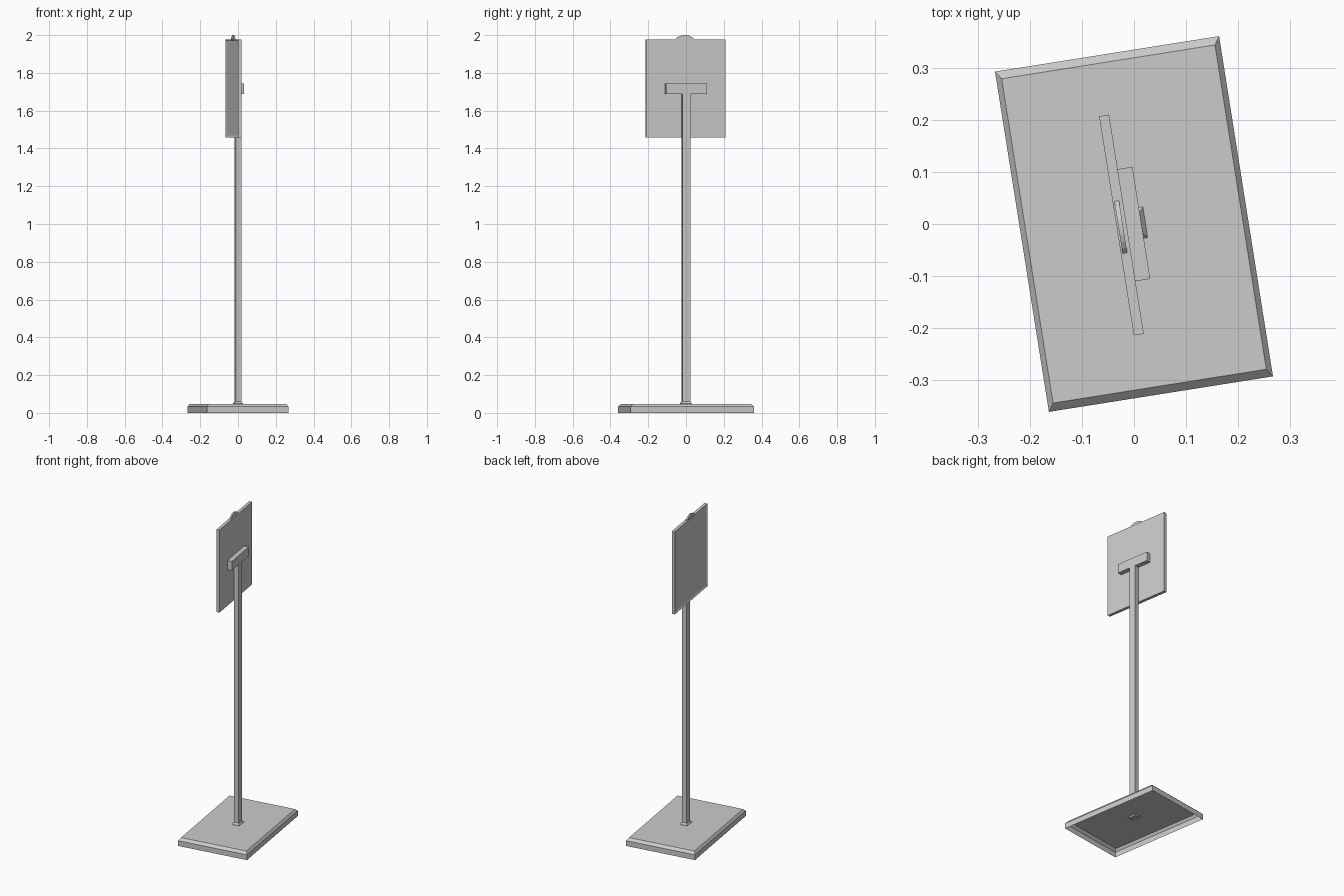
import bpy, bmesh
from math import radians, sin, cos, asin
from mathutils import Matrix

if "Cube" in bpy.data.objects:
    bpy.data.objects.remove(bpy.data.objects["Cube"])

TURN = Matrix.Rotation(radians(9), 4, 'Z')  # whole stand is turned a little


def finish(name, bm):
    bmesh.ops.recalc_face_normals(bm, faces=bm.faces)
    bm.transform(TURN)
    mesh = bpy.data.meshes.new(name)
    bm.to_mesh(mesh)
    bm.free()
    ob = bpy.data.objects.new(name, mesh)
    bpy.context.collection.objects.link(ob)
    return ob


def lofted(bm, rings, cap_bottom=True):
    """Stack rectangular rings of (half_x, half_y, z)."""
    loops = [[bm.verts.new((sx * hx, sy * hy, z))
              for sx, sy in ((-1, -1), (1, -1), (1, 1), (-1, 1))]
             for hx, hy, z in rings]
    for a, b in zip(loops, loops[1:]):
        for i in range(4):
            j = (i + 1) % 4
            bm.faces.new((a[i], a[j], b[j], b[i]))
    bm.faces.new(loops[-1])
    if cap_bottom:
        bm.faces.new(loops[0][::-1])


def box(bm, x0, x1, y0, y1, z0, z1):
    m = (Matrix.Translation(((x0 + x1) / 2, (y0 + y1) / 2, (z0 + z1) / 2))
         @ Matrix.Diagonal((x1 - x0, y1 - y0, z1 - z0, 1)))
    return bmesh.ops.create_cube(bm, size=1, matrix=m)['verts']


# Base plate: chamfered top, hollow underneath
bm = bmesh.new()
lofted(bm, [(.218, .331, 0), (.218, .331, .033), (.2075, .3155, .048)], False)
finish("base", bm)

# Pole with a small flared foot
bm = bmesh.new()
lofted(bm, [(.015, .0205, .04), (.022, .030, .047), (.022, .030, .050),
            (.0145, .0205, .060), (.0145, .0205, 1.69)])
finish("pole", bm)

# Cross bar behind the sign
bm = bmesh.new()
box(bm, -.0145, .0142, -.109, .109, 1.687, 1.744)
finish("cross_bar", bm)

# Sign panel: front face inset into a shallow frame
bm = bmesh.new()
box(bm, -.0338, -.0145, -.2115, .215, 1.459, 1.978)
bm.normal_update()
front = [f for f in bm.faces if f.normal.x < -.9]
bmesh.ops.inset_region(bm, faces=front, thickness=.012)
bmesh.ops.translate(bm, verts=front[0].verts, vec=(.005, 0, 0))
finish("sign_panel", bm)

# Rounded tab on top of the panel
bm = bmesh.new()
r, zc, n = .07, 1.93, 8
a = asin(.052 / r)
profile = [(r * sin(-a + 2 * a * i / n), zc + r * cos(-a + 2 * a * i / n))
           for i in range(n + 1)]
profile = [(-.052, 1.97)] + profile + [(.052, 1.97)]
face = bm.faces.new([bm.verts.new((-.0305, y - .002, z)) for y, z in profile])
ext = bmesh.ops.extrude_face_region(bm, geom=[face])
bmesh.ops.translate(bm, vec=(.009, 0, 0),
                    verts=[v for v in ext['geom'] if isinstance(v, bmesh.types.BMVert)])
finish("top_tab", bm)
